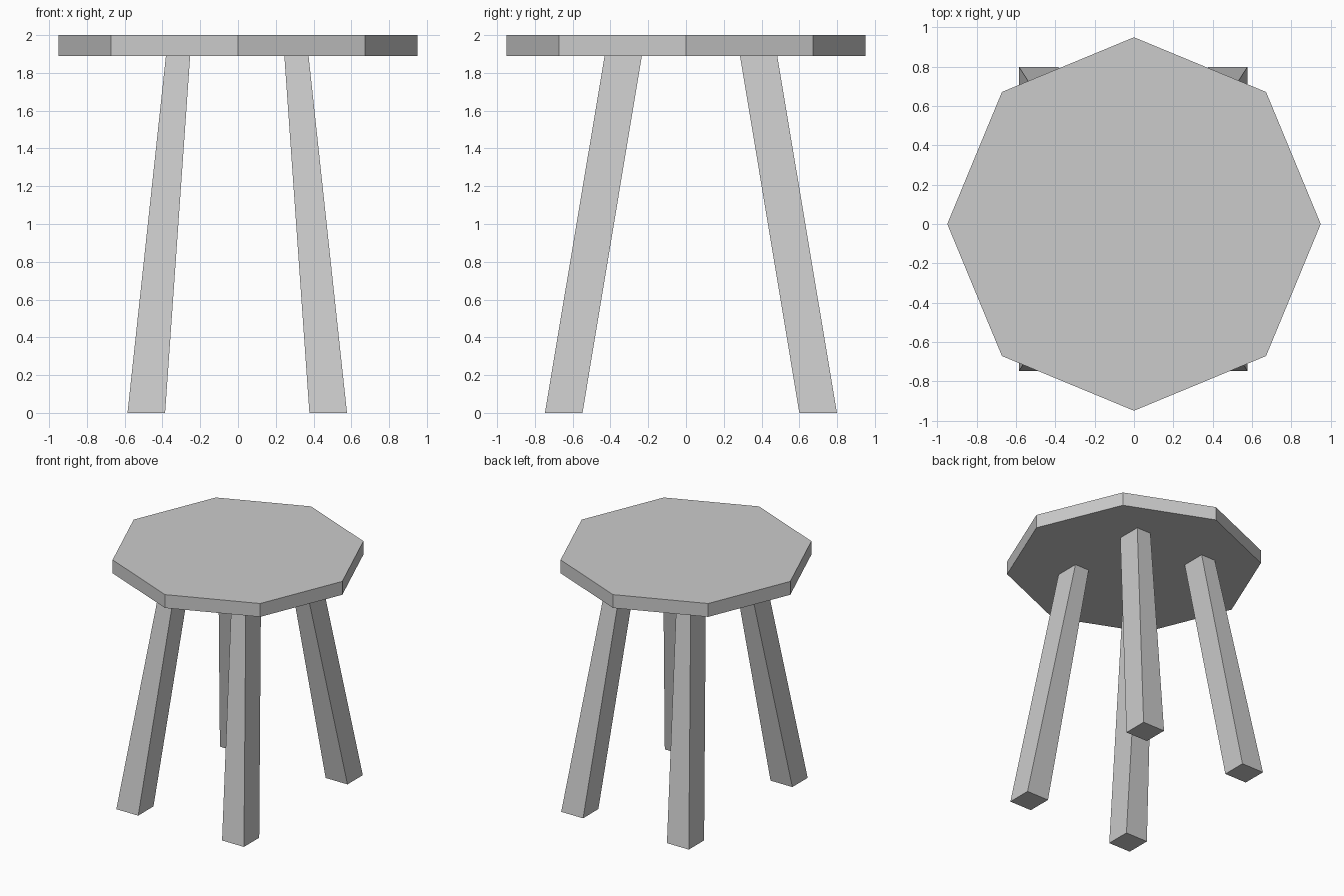
import bpy, bmesh, math

if "Cube" in bpy.data.objects:
    bpy.data.objects.remove(bpy.data.objects["Cube"])

SEAT_BOTTOM, SEAT_TOP, SEAT_RADIUS = 1.89, 2.0, 0.95
LEG_CENTRE = (-0.004, 0.026)   # the leg group sits slightly off the seat centre


def make_object(name, bm):
    bmesh.ops.recalc_face_normals(bm, faces=bm.faces)
    mesh = bpy.data.meshes.new(name)
    bm.to_mesh(mesh)
    bm.free()
    obj = bpy.data.objects.new(name, mesh)
    bpy.context.collection.objects.link(obj)
    return obj


def loft(name, bottom, top):
    """Closed solid between two matching outlines."""
    bm = bmesh.new()
    low = [bm.verts.new(p) for p in bottom]
    high = [bm.verts.new(p) for p in top]
    bm.faces.new(low)
    bm.faces.new(high)
    n = len(low)
    for i in range(n):
        j = (i + 1) % n
        bm.faces.new((low[i], low[j], high[j], high[i]))
    return make_object(name, bm)


def octagon(z):
    return [(SEAT_RADIUS * math.cos(i * math.pi / 4),
             SEAT_RADIUS * math.sin(i * math.pi / 4), z) for i in range(8)]


def leg_section(sx, sy, x0, x1, y0, y1, z):
    cx, cy = LEG_CENTRE
    return [(cx + sx * x, cy + sy * y, z)
            for x, y in ((x0, y0), (x1, y0), (x1, y1), (x0, y1))]


# Octagonal seat
loft("seat", octagon(SEAT_BOTTOM), octagon(SEAT_TOP))

# Four splayed legs, narrowing across x towards the seat
for sy, end in ((-1, "front"), (1, "back")):
    for sx, side in ((-1, "left"), (1, "right")):
        loft(f"{end}_{side}_leg",
             leg_section(sx, sy, 0.382, 0.581, 0.574, 0.773, 0.0),
             leg_section(sx, sy, 0.249, 0.377, 0.259, 0.456, SEAT_BOTTOM + 0.005))
